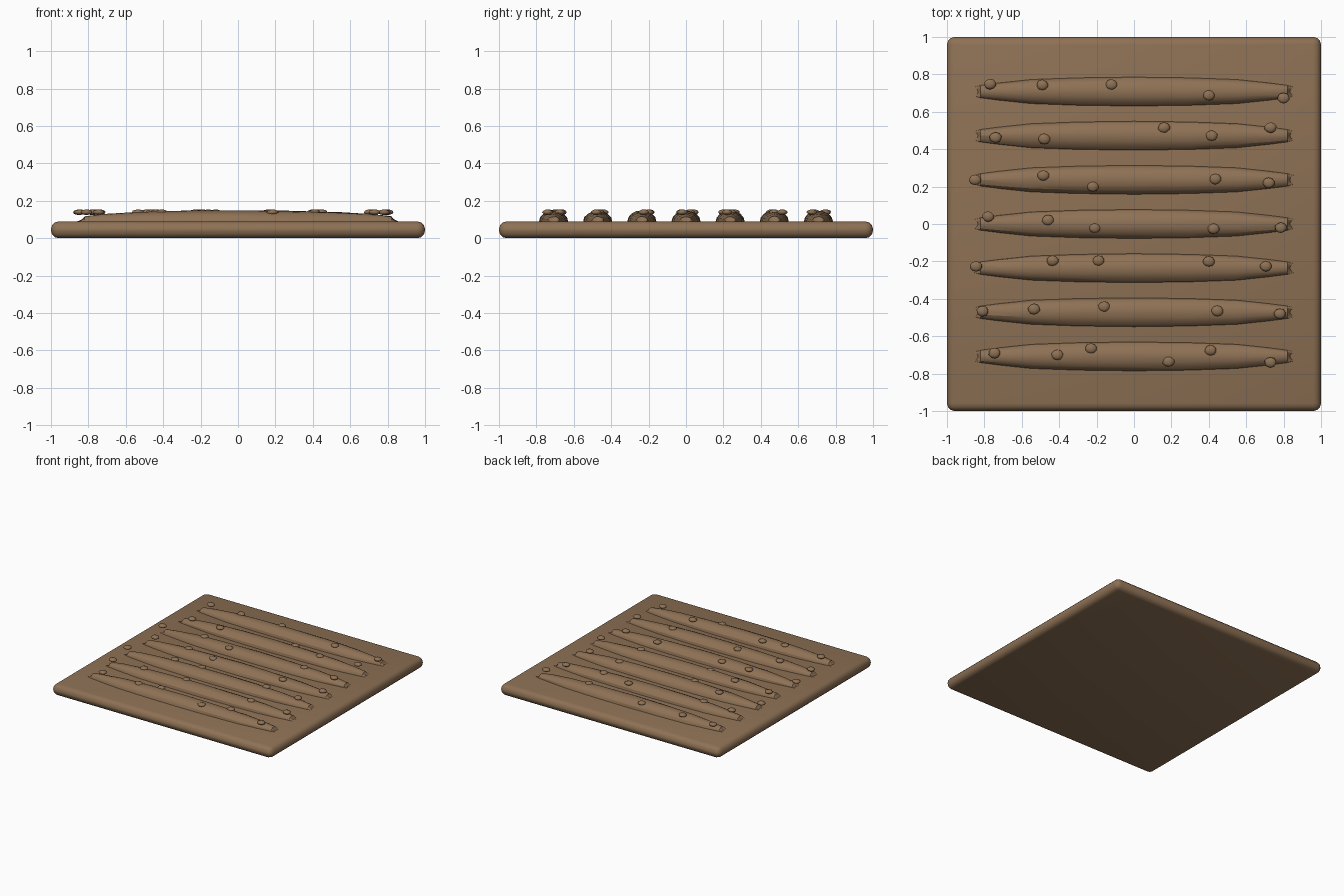
import bpy, bmesh, math, random

random.seed(4)
cube = bpy.data.objects.get("Cube")
if cube:
    bpy.data.objects.remove(cube, do_unlink=True)

soil = bpy.data.materials.new("brown_soil")
soil.use_nodes = True
color = (0.27, 0.165, 0.09, 1)
soil.diffuse_color = color
soil.node_tree.nodes["Principled BSDF"].inputs["Base Color"].default_value = color

GROUND = 0.09
SPACING = 0.236


def add_object(name, bm, angle):
    bmesh.ops.recalc_face_normals(bm, faces=bm.faces)
    mesh = bpy.data.meshes.new(name)
    bm.to_mesh(mesh)
    bm.free()
    mesh.materials.append(soil)
    obj = bpy.data.objects.new(name, mesh)
    bpy.context.collection.objects.link(obj)
    bpy.ops.object.select_all(action='DESELECT')
    obj.select_set(True)
    bpy.context.view_layer.objects.active = obj
    bpy.ops.object.shade_smooth_by_angle(angle=math.radians(angle))
    return obj


# Rounded soil slab
bm = bmesh.new()
bmesh.ops.create_cube(bm, size=1)
for v in bm.verts:
    v.co = (v.co.x * 2, v.co.y * 2, (v.co.z + 0.5) * GROUND)
bmesh.ops.bevel(bm, geom=bm.edges[:], offset=0.042, segments=3, profile=0.5, affect='EDGES')
add_object("soil_bed", bm, 40)

# Ridge stations: distance from the middle, half width, height above ground
STATIONS = [(0, 0.078, 0.06), (0.3, 0.074, 0.057), (0.55, 0.065, 0.05),
            (0.72, 0.047, 0.04), (0.82, 0.034, 0.028), (0.88, 0.024, 0.0)]
SIDES = 8


def build_ridge(name, y):
    bm = bmesh.new()
    rings = []
    left = [(-x, w, h) for x, w, h in reversed(STATIONS[1:])]
    for x, w, h in left + STATIONS:
        ring = []
        for i in range(SIDES + 1):
            a = math.pi * i / SIDES
            # forked tips: the crest stops short of the two sides
            px = x if h else x - math.copysign(0.045 * math.sin(a), x)
            jitter = random.uniform(-0.002, 0.002) if h and 0 < i < SIDES else 0
            ring.append(bm.verts.new((px, y + w * math.cos(a),
                                      GROUND - 0.002 + h * math.sin(a) + jitter)))
        rings.append(ring)
    for a, b in zip(rings, rings[1:]):
        for i in range(SIDES):
            bm.faces.new((a[i], a[i + 1], b[i + 1], b[i]))
    add_object(name, bm, 25)


# Clods on each row: x and offset from the ridge line
CLODS = [
    [(-.77, .04), (-.49, .035), (-.12, .037), (.4, -.02), (.8, -.035)],
    [(-.74, -.01), (-.48, -.017), (.16, .043), (.415, 0), (.73, .043)],
    [(-.85, 0), (-.485, .024), (-.22, -.036), (.435, .004), (.72, -.016)],
    [(-.78, .04), (-.46, .02), (-.21, -.02), (.425, -.025), (.785, -.02)],
    [(-.845, .01), (-.435, .04), (-.19, .04), (.4, .036), (.705, .01)],
    [(-.81, .006), (-.535, .017), (-.16, .03), (.445, .007), (.78, -.008)],
    [(-.745, .018), (-.41, .008), (-.23, .043), (.185, -.027), (.41, .033), (.73, -.032)],
]

for row, clods in enumerate(CLODS):
    y = (3 - row) * SPACING
    build_ridge(f"ridge_{row + 1}", y)
    bm = bmesh.new()
    for x, dy in clods:
        made = bmesh.ops.create_icosphere(bm, subdivisions=2, radius=1)["verts"]
        for v in made:
            r = 0.032 * random.uniform(0.95, 1.05)
            v.co = (x + v.co.x * r, y + dy + v.co.y * r * 0.88, 0.139 + v.co.z * 0.015)
    add_object(f"clods_{row + 1}", bm, 60)
